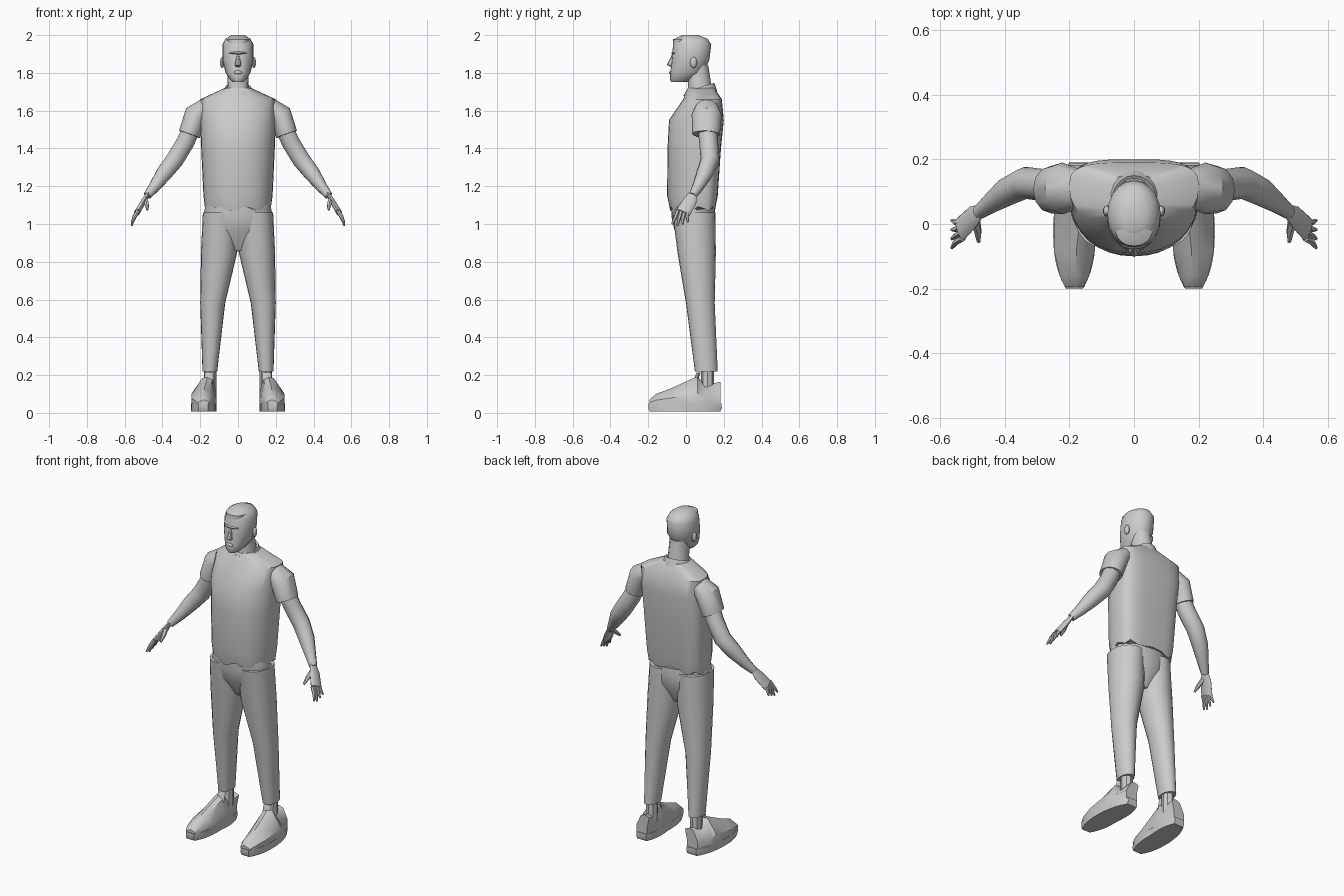
import bpy, bmesh, math
from mathutils import Vector

cube = bpy.data.objects.get("Cube")
if cube:
    bpy.data.objects.remove(cube)

grey = bpy.data.materials.new("plain_grey")
grey.use_nodes = True
colour = (.6, .6, .6, 1)
grey.diffuse_color = colour
grey.node_tree.nodes["Principled BSDF"].inputs["Base Color"].default_value = colour


def finish(name, bm, mirror):
    """Turn a bmesh into a smooth grey object, mirrored across x if asked."""
    bmesh.ops.recalc_face_normals(bm, faces=bm.faces)
    mesh = bpy.data.meshes.new(name)
    bm.to_mesh(mesh)
    bm.free()
    mesh.materials.append(grey)
    part = bpy.data.objects.new(name, mesh)
    bpy.context.collection.objects.link(part)
    bpy.ops.object.select_all(action="DESELECT")
    part.select_set(True)
    bpy.context.view_layer.objects.active = part
    bpy.ops.object.shade_smooth_by_angle(angle=math.radians(40))
    if mirror:
        part.modifiers.new("mirror", "MIRROR").use_mirror_merge = False


def loft(name, rings, mirror=False, caps=True):
    """Skin a list of rings of points."""
    bm = bmesh.new()
    rows = [[bm.verts.new(point) for point in ring] for ring in rings]
    for low, high in zip(rows, rows[1:]):
        for i in range(len(low)):
            bm.faces.new((low[i - 1], low[i], high[i], high[i - 1]))
    if caps:
        bm.faces.new(rows[0])
        bm.faces.new(rows[-1])
    finish(name, bm, mirror)


def blob(name, centre, size, mirror=False):
    """Low-poly ellipsoid for small features."""
    bm = bmesh.new()
    bmesh.ops.create_uvsphere(bm, u_segments=10, v_segments=6, radius=1)
    bmesh.ops.scale(bm, vec=size, verts=bm.verts)
    bmesh.ops.translate(bm, vec=centre, verts=bm.verts)
    finish(name, bm, mirror)


def soften(value, power):
    return math.copysign(abs(value) ** (2 / power), value)


def level(z, half, front, back, x=0, widest=.5, square=2, sides=20, tilt=0):
    """Horizontal oval ring; square boxes its back, tilt raises its back."""
    middle = front + (back - front) * widest
    ring = []
    for i in range(sides):
        turn = math.tau * i / sides
        across, along = math.cos(turn), math.sin(turn)
        power = square if along > 0 else 2.2
        reach = back - middle if along > 0 else middle - front
        ring.append(Vector((x + half * soften(across, power),
                            middle + reach * soften(along, power),
                            z + tilt * along)))
    return ring


def tube(path, flat=1, sides=10):
    """Rings across a path of (x, y, z, radius); flat thins them sideways."""
    spots = [Vector(step[:3]) for step in path]
    rings = []
    for i, step in enumerate(path):
        ahead = spots[min(i + 1, len(spots) - 1)] - spots[max(i - 1, 0)]
        side = ahead.cross(Vector((0, 1, 0))).normalized()
        depth = side.cross(ahead).normalized()
        turns = [math.tau * k / sides for k in range(sides)]
        rings.append([spots[i] + step[3] * (depth * math.cos(turn) + side * flat * math.sin(turn))
                      for turn in turns])
    return rings


# Shirt body with a wavy hem
def shirt_ring(z, half, front, back):
    return level(z, half, front, back, widest=.62, square=3.5, sides=32)


shirt = [shirt_ring(z=1.08, half=.175, front=-.085, back=.155),
         shirt_ring(z=1.15, half=.183, front=-.1, back=.168),
         shirt_ring(z=1.4, half=.195, front=-.098, back=.185),
         shirt_ring(z=1.55, half=.2, front=-.09, back=.2),
         shirt_ring(z=1.66, half=.2, front=-.015, back=.19),
         shirt_ring(z=1.72, half=.07, front=.01, back=.15)]
for i, point in enumerate(shirt[0]):
    point.z += math.cos(i * 1.5) / 80
loft("shirt_body", shirt)

# Collar
loft("collar", [level(z=1.69, half=.088, front=-.015, back=.165, tilt=.012),
                level(z=1.725, half=.068, front=0, back=.15, tilt=.022),
                level(z=1.72, half=.058, front=.012, back=.14, tilt=.02)], caps=False)

# Sleeves and arms
loft("sleeves", tube([(.17, .11, 1.62, .06), (.22, .11, 1.58, .08), (.257, .106, 1.475, .073)],
                     flat=.8, sides=12), mirror=True)
loft("arms", tube([(.23, .11, 1.54, .05), (.28, .12, 1.43, .05), (.335, .127, 1.34, .05),
                   (.39, .1, 1.27, .045), (.44, .065, 1.2, .032), (.48, .035, 1.15, .022)]),
     mirror=True)

# Hands with thumb and fingers
loft("palms", tube([(.477, .037, 1.16, .024), (.5, .02, 1.12, .037), (.535, -.015, 1.06, .04)],
                   flat=.4), mirror=True)
loft("thumbs", tube([(.49, .01, 1.13, .015), (.482, -.025, 1.1, .012), (.48, -.055, 1.075, .006)],
                    sides=6), mirror=True)
for i, finger in enumerate(("index", "middle", "ring", "little")):
    y = (i - 2.2) / 50
    length = .07 - abs(i - 1) / 100
    loft(finger + "_fingers", tube([(.53, y, 1.07, .011),
                                    (.55, y - .012, 1.065 - length / 2, .01),
                                    (.563, y - .03 + i / 120, 1.06 - length, .005)],
                                   sides=6), mirror=True)

# Trousers
loft("trouser_seat", [level(z=.86, half=.04, front=0, back=.1),
                      level(z=.97, half=.16, front=-.062, back=.155),
                      level(z=1.04, half=.184, front=-.077, back=.157),
                      level(z=1.11, half=.17, front=-.078, back=.15)])
loft("trouser_legs", [level(z=1.06, x=.093, half=.093, front=-.072, back=.155),
                      level(z=.85, x=.1, half=.096, front=-.045, back=.158),
                      level(z=.58, x=.134, half=.066, front=0, back=.152),
                      level(z=.22, x=.149, half=.039, front=.047, back=.168)], mirror=True)

# Ankles
loft("ankles", [level(z=z, x=.148, half=.033, front=.08, back=.148, sides=8) for z in (.1, .26)],
     mirror=True)


# Shoes share one plan: a rounded foot that tapers at toe and heel
def shoe_edges(y):
    centre = .184 - max(y, 0) / 12
    half = .066 * (1 - .6 * abs(y * 5) ** 3)
    return centre - half, centre + half


def sole(z, grow):
    stations = [i / 40 - .2 for i in range(16)] + [.19]
    inner = [(shoe_edges(y)[0], y) for y in stations]
    outer = [(shoe_edges(y)[1], y) for y in reversed(stations)]
    return [Vector((x, y * grow, z)) for x, y in inner + outer]


def upper(y, top):
    """Upright section, wide at the sole and narrow at the crown."""
    inner, outer = shoe_edges(y)
    crown = .18 - max(y + .1, 0) / 9
    base, waist = .045, .045 + (top - .045) * .4
    lip = top - .012
    shape = [(inner, base), (inner, waist), (crown - .028, lip), (crown, top),
             (crown + .028, lip), (outer, waist), (outer, base)]
    return [Vector((x, y, z)) for x, z in shape]


loft("shoe_soles", [sole(z=.008, grow=.96), sole(z=.025, grow=1), sole(z=.05, grow=.99)],
     mirror=True)
loft("shoe_uppers", [upper(y=-.193, top=.07), upper(y=-.16, top=.1), upper(y=-.08, top=.13),
                     upper(y=.03, top=.18), upper(y=.06, top=.195), upper(y=.1, top=.145),
                     upper(y=.182, top=.165)], mirror=True)
loft("shoe_tongues", [level(z=z, x=.153, half=.025, front=z / 3 - .016, back=z / 3 + .006, sides=8)
                      for z in (.14, .215)], mirror=True)

# Neck and head
loft("neck", [level(z=1.66, half=.075, front=0, back=.15, sides=12),
              level(z=1.73, half=.056, front=.012, back=.135, sides=12),
              level(z=1.84, half=.055, front=0, back=.118, sides=12)])
loft("head", [level(z=1.752, half=.028, front=-.078, back=.015),
              level(z=1.768, half=.045, front=-.086, back=.045),
              level(z=1.8, half=.066, front=-.083, back=.095),
              level(z=1.87, half=.083, front=-.076, back=.124),
              level(z=1.95, half=.082, front=-.068, back=.134),
              level(z=1.98, half=.066, front=-.055, back=.115),
              level(z=2, half=.035, front=-.02, back=.065)])

# Hair and face
loft("hair_fringe", [level(z=1.955, half=.055, front=-.07, back=.05),
                     level(z=1.978, half=.06, front=-.068, back=.06),
                     level(z=1.995, half=.035, front=-.03, back=.04)])
loft("nose", [level(z=1.832, half=.014, front=-.082, back=-.06, sides=8),
              level(z=1.842, half=.017, front=-.102, back=-.06, sides=8),
              level(z=1.895, half=.007, front=-.076, back=-.06, sides=8)])
blob("lips", centre=(0, -.075, 1.802), size=(.025, .015, .011))
blob("brow", centre=(0, -.05, 1.905), size=(.05, .028, .012))
blob("ears", centre=(.084, .04, 1.855), size=(.012, .018, .03), mirror=True)
